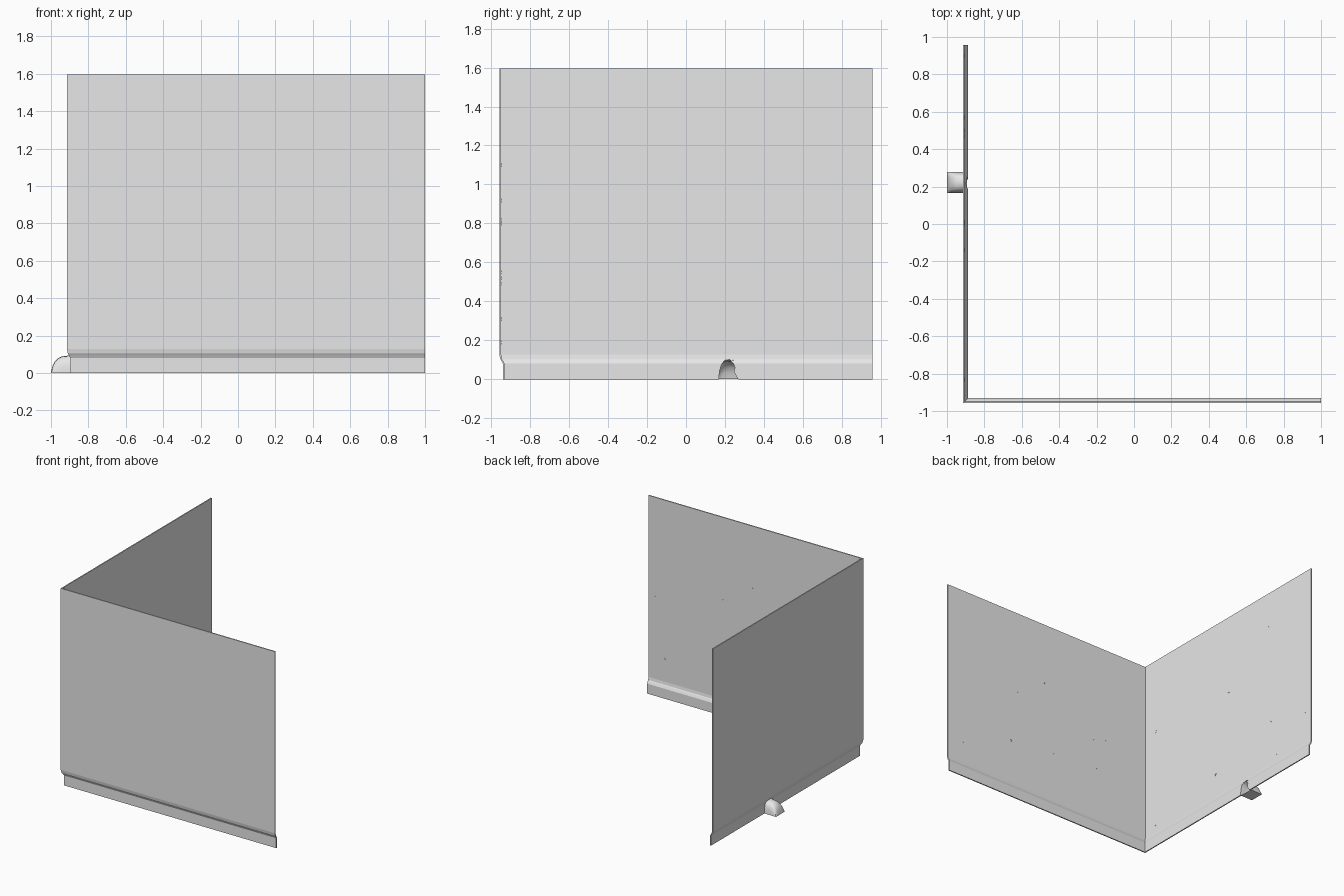
import bpy, bmesh, math, random

if "Cube" in bpy.data.objects:
    bpy.data.objects.remove(bpy.data.objects["Cube"])

random.seed(4)
X0, Y0 = -0.914, -0.958      # outer corner of the two walls
X1, Y1 = 1.0, 0.958          # free ends of the walls
T = 0.009                    # sheet thickness

grey = bpy.data.materials.new("plain_grey")
grey.diffuse_color = (0.8, 0.8, 0.8, 1)
grey.use_nodes = True
grey.node_tree.nodes["Principled BSDF"].inputs["Base Color"].default_value = grey.diffuse_color


def finish(name, bm):
    bmesh.ops.recalc_face_normals(bm, faces=bm.faces[:])
    me = bpy.data.meshes.new(name)
    bm.to_mesh(me)
    bm.free()
    ob = bpy.data.objects.new(name, me)
    me.materials.append(grey)
    bpy.context.collection.objects.link(ob)
    return ob


def loft(rows, caps=True, wrap=True):
    """Join equal-length rows of points with quads."""
    bm = bmesh.new()
    vs = [[bm.verts.new(p) for p in r] for r in rows]
    n = len(rows[0])
    for a, b in zip(vs, vs[1:]):
        for i in range(n if wrap else n - 1):
            j = (i + 1) % n
            bm.faces.new((a[i], a[j], b[j], b[i]))
    if caps:
        bm.faces.new(vs[0])
        bm.faces.new(vs[-1])
    return bm


def corner_sweep(name, line):
    """Sweep a thin sheet profile (inward offset, height) around the corner."""
    prof = line + [(d + T, z) for d, z in reversed(line)]
    rows = [[(X1, Y0 + d, z) for d, z in prof],
            [(X0 + d, Y0 + d, z) for d, z in prof],
            [(X0 + d, Y1, z) for d, z in prof]]
    return finish(name, loft(rows))


# walls and the moulded skirting below them
corner_sweep("walls", [(0, 1.595), (0, 0.128)])
skirting = corner_sweep("skirting_board", [(0, 0.128), (0.004, 0.105), (0.009, 0.098),
                                           (0.018, 0.08), (0.018, 0)])

# ragged arched hole through the left skirting
arch = [(0.168, -0.01), (0.172, 0.04), (0.182, 0.075), (0.197, 0.095), (0.213, 0.101),
        (0.23, 0.095), (0.243, 0.08), (0.252, 0.06), (0.246, 0.042), (0.256, 0.02), (0.275, -0.01)]
cutter = finish("hole_cutter", loft([[(x, y, z) for y, z in arch] for x in (-0.95, -0.85)]))
cutter.hide_render = True
mod = skirting.modifiers.new("hole", 'BOOLEAN')
mod.operation = 'DIFFERENCE'
mod.solver = 'EXACT'
mod.object = cutter
bpy.context.view_layer.objects.active = skirting
skirting.select_set(True)
bpy.ops.object.modifier_apply(modifier=mod.name)
bpy.data.objects.remove(cutter)

# tunnel hood behind the hole, curving down to the floor at the back
rows = []
for x, h in [(-0.894, 0.101), (-0.915, 0.092), (-0.94, 0.09), (-0.962, 0.08),
             (-0.98, 0.062), (-0.993, 0.034), (-1.0, 0.001)]:
    row = []
    for i in range(11):
        a = math.pi * i / 10
        c, s = math.cos(a), math.sin(a)
        row.append((x, 0.222 - 0.057 * math.copysign(abs(c) ** 0.7, c), h * abs(s) ** 0.8 if 0 < i < 10 else 0))
    rows.append(row)
tunnel = finish("hole_tunnel", loft(rows, caps=False))
bpy.ops.object.select_all(action='DESELECT')
tunnel.select_set(True)
bpy.context.view_layer.objects.active = tunnel
bpy.ops.object.shade_smooth_by_angle(angle=math.radians(30))


# small chips in the plaster: three tiny flakes per spot
def chips(name, spots, place):
    bm = bmesh.new()
    for u, z in spots:
        for du, dz in ((-0.007, 0.004), (0.006, 0.005), (0.0, -0.007)):
            r = random.uniform(0.003, 0.005)
            ring = [(u + du + r * math.cos(k * math.tau / 5), z + dz + r * math.sin(k * math.tau / 5))
                    for k in range(5)]
            low = [bm.verts.new(place(a, b, 0)) for a, b in ring]
            top = [bm.verts.new(place(a, b, 0.001)) for a, b in ring]
            bm.faces.new(top)
            for k in range(5):
                j = (k + 1) % 5
                bm.faces.new((low[k], low[j], top[j], top[k]))
    finish(name, bm)


chips("left_wall_chips",
      [(0.47, 1.32), (-0.83, 0.99), (0.01, 0.95), (0.5, 0.49), (0, 0.42),
       (-0.14, 0.32), (0.9, 0.39), (0.57, 0.18), (-0.83, 0.19)],
      lambda u, z, h: (X0 + T + h, u, z))
chips("front_wall_chips",
      [(-0.52, 0.82), (-0.41, 0.8), (0.07, 1.1), (0.33, 0.92), (-0.44, 0.55),
       (-0.03, 0.52), (0.39, 0.49), (-0.41, 0.19), (0.94, 0.8), (0.85, 0.31)],
      lambda u, z, h: (u, Y0 + T + h, z))
